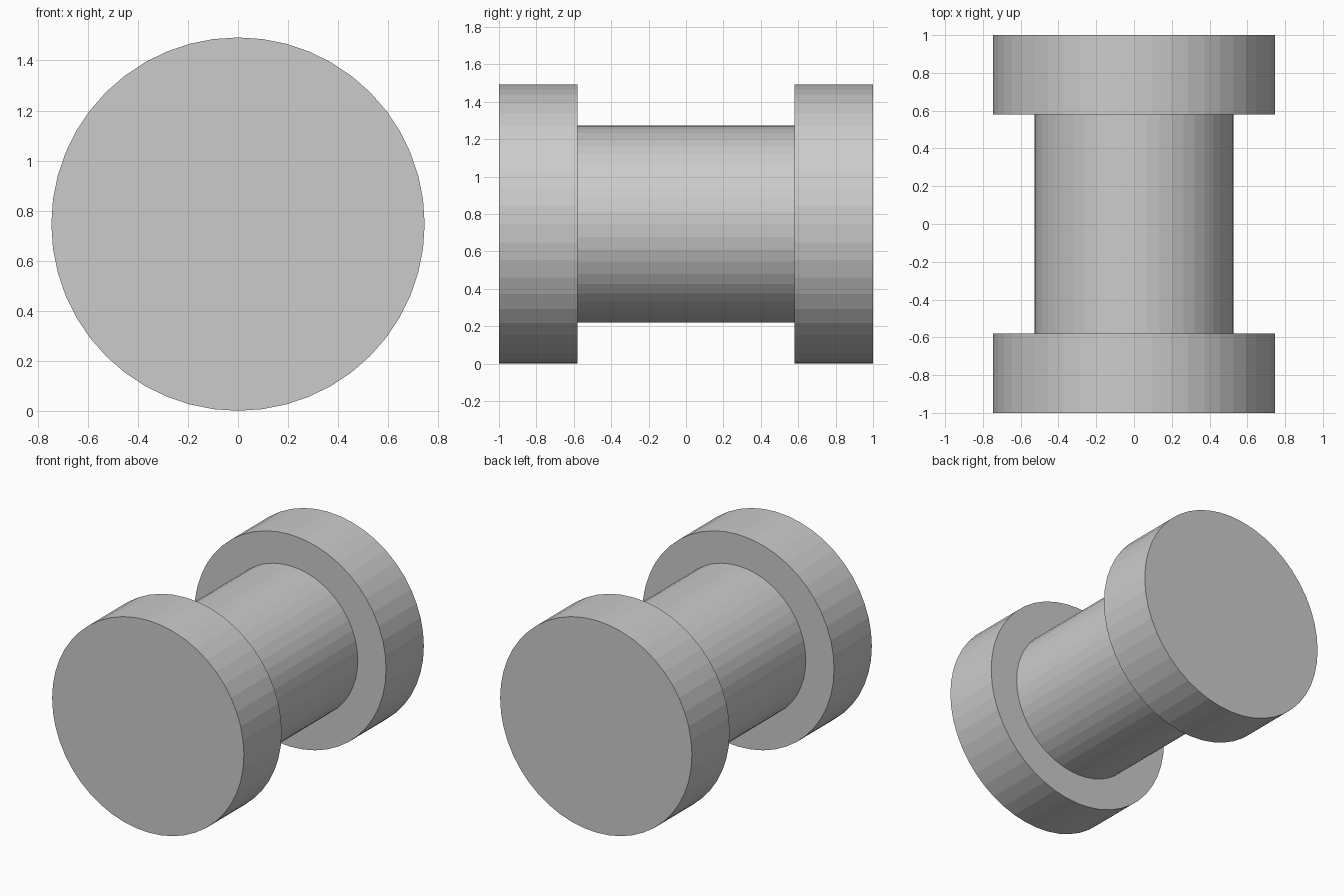
import bpy, bmesh
from math import tau
from mathutils import Vector

if "Cube" in bpy.data.objects:
    bpy.data.objects.remove(bpy.data.objects["Cube"])

SIDES = 48
FLANGE_R, CORE_R = 0.746, 0.526
INNER_Y, END_Y = 0.58, 1.0

# Half profile of the spool as (radius, y), running from end cap to end cap
profile = [(0, -END_Y), (FLANGE_R, -END_Y), (FLANGE_R, -INNER_Y), (CORE_R, -INNER_Y),
           (CORE_R, INNER_Y), (FLANGE_R, INNER_Y), (FLANGE_R, END_Y), (0, END_Y)]

# Turn the profile around the y axis into one closed, faceted solid
bm = bmesh.new()
verts = [bm.verts.new((0, y, r)) for r, y in profile]
edges = [bm.edges.new(pair) for pair in zip(verts, verts[1:])]
bmesh.ops.spin(bm, geom=verts + edges, cent=(0, 0, 0), axis=(0, 1, 0),
               angle=tau, steps=SIDES, use_duplicate=False)
bmesh.ops.remove_doubles(bm, verts=bm.verts, dist=1e-4)
bmesh.ops.dissolve_limit(bm, angle_limit=0.01, verts=bm.verts, edges=bm.edges)
bmesh.ops.recalc_face_normals(bm, faces=bm.faces)

# Rest the flanges on the ground
bmesh.ops.translate(bm, verts=bm.verts, vec=Vector((0, 0, FLANGE_R)))

mesh = bpy.data.meshes.new("spool")
bm.to_mesh(mesh)
bm.free()
spool = bpy.data.objects.new("spool", mesh)
bpy.context.collection.objects.link(spool)
